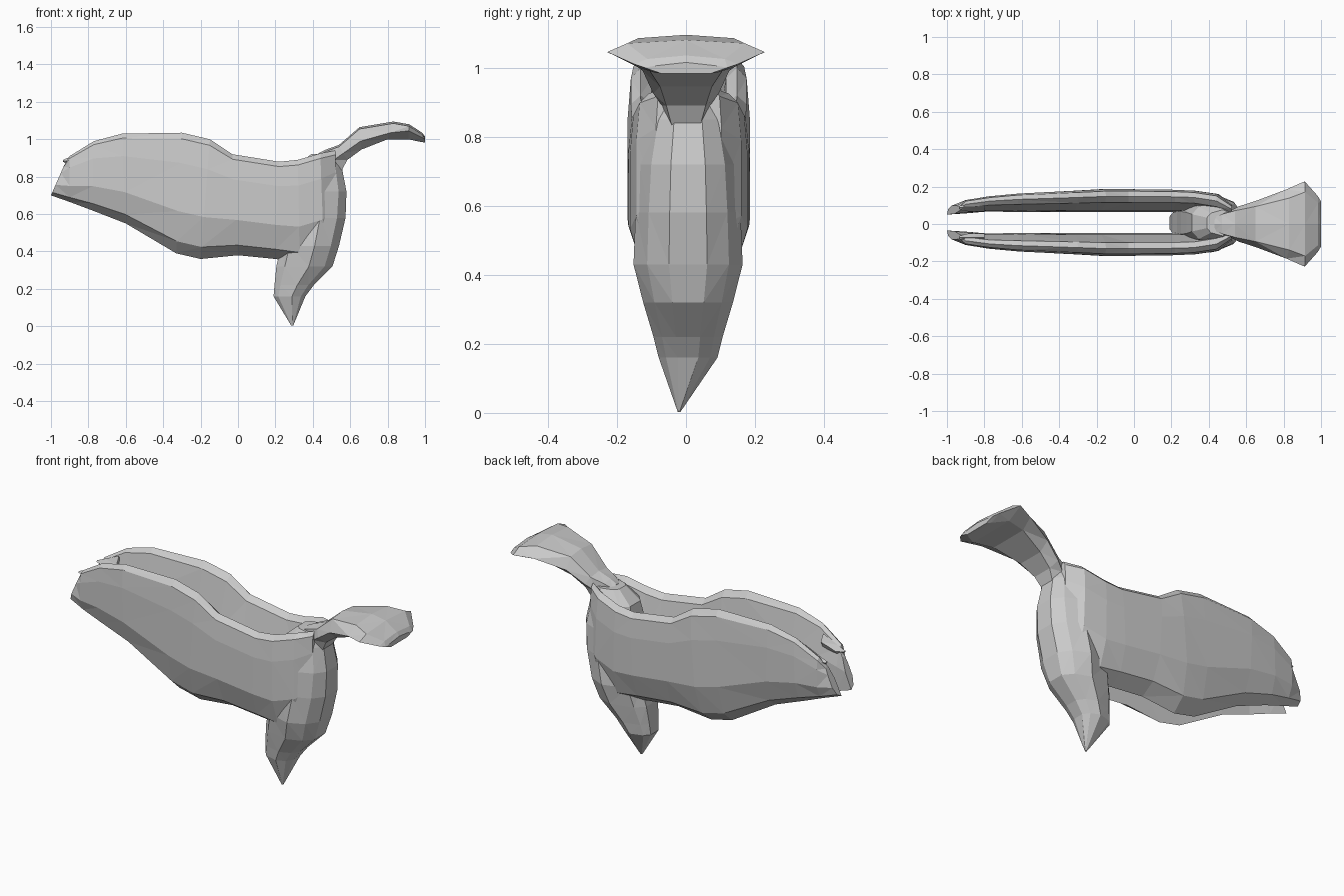
import bpy, bmesh
from mathutils import Vector

if "Cube" in bpy.data.objects:
    bpy.data.objects.remove(bpy.data.objects["Cube"])


def loft(name, rings):
    """Skin a list of equal-length point rings, cap both ends, facet it."""
    bm = bmesh.new()
    loops = [[bm.verts.new(Vector(p)) for p in ring] for ring in rings]
    n = len(loops[0])
    for a, b in zip(loops, loops[1:]):
        for i in range(n):
            j = (i + 1) % n
            bm.faces.new((a[i], a[j], b[j], b[i]))
    bm.faces.new(loops[0])
    bm.faces.new(loops[-1])
    bmesh.ops.remove_doubles(bm, verts=bm.verts, dist=0.0005)
    bmesh.ops.triangulate(bm, faces=bm.faces)
    bmesh.ops.recalc_face_normals(bm, faces=bm.faces)
    mesh = bpy.data.meshes.new(name)
    bm.to_mesh(mesh)
    bm.free()
    obj = bpy.data.objects.new(name, mesh)
    bpy.context.collection.objects.link(obj)
    return obj


# Wings: slices (top x, top z, bottom x, bottom z, inner y, outer y)
WING = [
    (-.93, .86, -1.0, .70, .04, .09),
    (-.90, .91, -.90, .665, .045, .12),
    (-.77, .99, -.78, .62, .055, .14),
    (-.62, 1.03, -.60, .55, .05, .155),
    (-.30, 1.035, -.33, .39, .05, .17),
    (-.15, 1.0, -.20, .36, .05, .178),
    (-.03, .92, .0, .38, .05, .178),
    (.22, .88, .20, .36, .05, .175),
    (.32, .89, .33, .34, .05, .17),
    (.44, .925, .46, .38, .03, .152),
    (.52, .94, .53, .48, .02, .095),
]
# (height fraction, inner-to-outer fraction) around one slice
SLICE = [(0, .05), (.1, .65), (.35, 1), (.75, 1), (.95, .92), (1, .7), (.95, .45), (.55, .12)]


def wing(name, side):
    rings = []
    for xt, zt, xb, zb, yi, yo in WING:
        rings.append([(xb + (xt - xb) * t, .008 + side * (yi + (yo - yi) * f),
                       zb + (zt - zb) * t) for t, f in SLICE])
    return loft(name, rings)


wing("left_wing", 1)
wing("right_wing", -1)

# Feather points at the wing ends
for label, side in (("left", 1), ("right", -1)):
    rings = []
    for x, z, h, w in ((-.80, .91, .04, .02), (-.89, .88, .03, .02), (-.935, .885, .005, .008)):
        y = .008 + side * .08
        rings.append([(x, y - w, z), (x, y, z + h), (x, y + w, z), (x, y, z - h)])
    loft(label + "_wing_feather", rings)

# Breast and foot: z, back x, front x, half width
BODY = [
    (.003, .285, .295, .004),
    (.16, .19, .36, .085),
    (.22, .195, .405, .10),
    (.32, .205, .505, .13),
    (.43, .23, .54, .158),
    (.58, .25, .575, .152),
    (.72, .28, .58, .142),
    (.85, .31, .555, .115),
    (.92, .39, .535, .07),
]
rings = []
for z, xb, xf, w in BODY:
    d = xf - xb
    cy = .006 if z > .1 else -.02
    half = [(xf, .35), (xf - .14 * d, .75), (xf - .42 * d, 1), (xb + .15 * d, .75), (xb, .4)]
    rings.append([(x, cy + f * w, z) for x, f in half]
                 + [(x, cy - f * w, z) for x, f in reversed(half)])
loft("body", rings)

# Neck flaring to a broad flat head: top (x, z), bottom (x, z), edge z, half width
HEAD = [
    (.43, .925, .50, .80, .86, .05),
    (.47, .945, .555, .835, .89, .07),
    (.54, .97, .585, .89, .925, .095),
    (.65, 1.065, .66, .945, .99, .125),
    (.83, 1.095, .80, 1.0, 1.035, .185),
    (.915, 1.08, .91, 1.0, 1.045, .228),
    (.985, 1.035, .98, .985, 1.01, .15),
    (1.0, 1.015, 1.0, .983, 1.0, .12),
]
rings = []
for xt, zt, xb, zb, ze, w in HEAD:
    xm = (xt + xb) / 2
    rings.append([(xm, -w, ze), (xt, -w * .75, zt - .01), (xt, 0, zt), (xt, w * .75, zt - .01),
                  (xm, w, ze), (xb, w * .6, zb), (xb, -w * .6, zb)])
loft("neck_and_head", rings)
